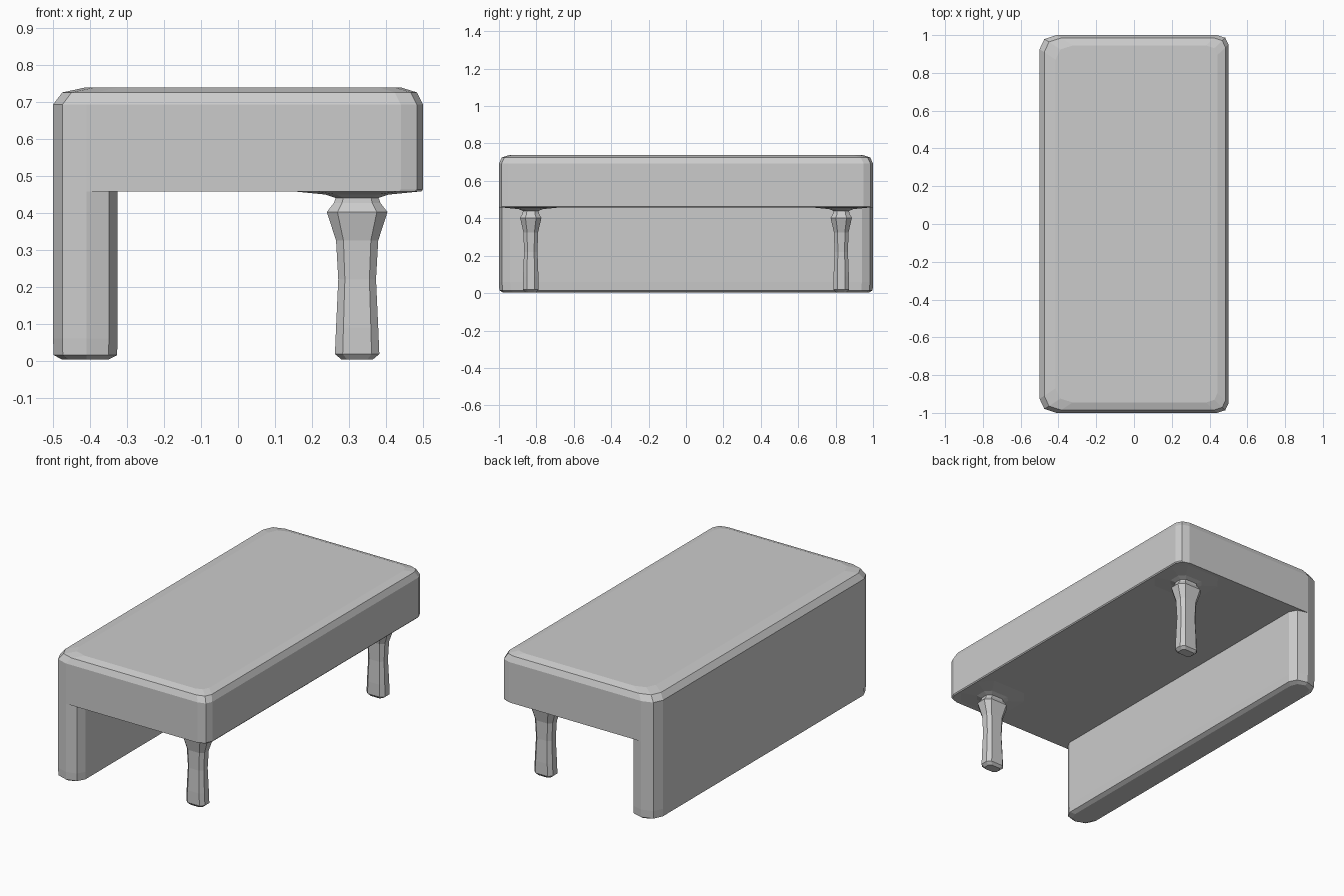
import bpy
import bmesh

if "Cube" in bpy.data.objects:
    bpy.data.objects.remove(bpy.data.objects["Cube"])


def outline(x0, x1, hy, left, right):
    """Rectangle centred on y = 0 with two-segment corners; left/right = (cut in x, cut in y)."""
    k = 0.28
    pts = []
    for x, d, (a, b) in ((x0, 1, left), (x1, -1, right)):
        corner = [(x, -hy + b), (x + d * k * a, -hy + k * b), (x + d * a, -hy)]
        pts += corner if d == 1 else corner[::-1]
    return pts + [(x, -y) for x, y in reversed(pts)]


def loft(name, rings, cap_top=True):
    """Skin stacked rings, each given as (2D outline, z)."""
    bm = bmesh.new()
    loops = [[bm.verts.new((x, y, z)) for x, y in pts] for pts, z in rings]
    for low, high in zip(loops, loops[1:]):
        n = len(low)
        for i in range(n):
            j = (i + 1) % n
            bm.faces.new((low[i], low[j], high[j], high[i]))
    bm.faces.new(loops[0][::-1])
    if cap_top:
        bm.faces.new(loops[-1])
    bmesh.ops.recalc_face_normals(bm, faces=bm.faces)
    mesh = bpy.data.meshes.new(name)
    bm.to_mesh(mesh)
    bm.free()
    obj = bpy.data.objects.new(name, mesh)
    bpy.context.collection.objects.link(obj)
    return obj


BACK = (0.09, 0.075)
FRONT = (0.06, 0.05)
UNDER = 0.457

# Thick table top: (z, inset left, inset right, inset in y)
slab = [(UNDER, 0, 0.005, 0), (0.463, 0, 0, 0), (0.692, 0, 0, 0),
        (0.725, 0.025, 0.016, 0.015), (0.738, 0.085, 0.058, 0.055)]
loft("table_top", [(outline(-0.5 + l, 0.5 - r, 1 - y, BACK, FRONT), z)
                   for z, l, r, y in slab])

# Side panel supporting one long edge
panel = [(0.003, 0.025, 0.02), (0.015, 0.002, 0.002), (0.06, 0, 0), (UNDER, 0, 0)]
loft("side_panel", [(outline(-0.5 + i, -0.325 - i, 1 - y, (BACK[0] - i, BACK[1]),
                             (0.085 - i, 0.06)), z)
                    for z, i, y in panel], cap_top=False)

# Turned legs, flattened in y and flaring into the underside: (z, half x, half y)
leg = [(0.003, 0.042, 0.028), (0.018, 0.06, 0.041), (0.09, 0.057, 0.041),
       (0.22, 0.051, 0.036), (0.325, 0.057, 0.039), (0.402, 0.082, 0.057),
       (0.426, 0.063, 0.044), (0.44, 0.058, 0.042), (0.449, 0.085, 0.065),
       (0.4575, 0.17, 0.15)]
octagon = [(1, -0.5), (1, 0.5), (0.65, 1), (-0.65, 1),
           (-1, 0.5), (-1, -0.5), (-0.65, -1), (0.65, -1)]
for side, name in ((-1, "front_leg"), (1, "back_leg")):
    loft(name, [([(0.322 + x * rx, side * 0.83 + y * ry) for x, y in octagon], z)
                for z, rx, ry in leg], cap_top=False)
